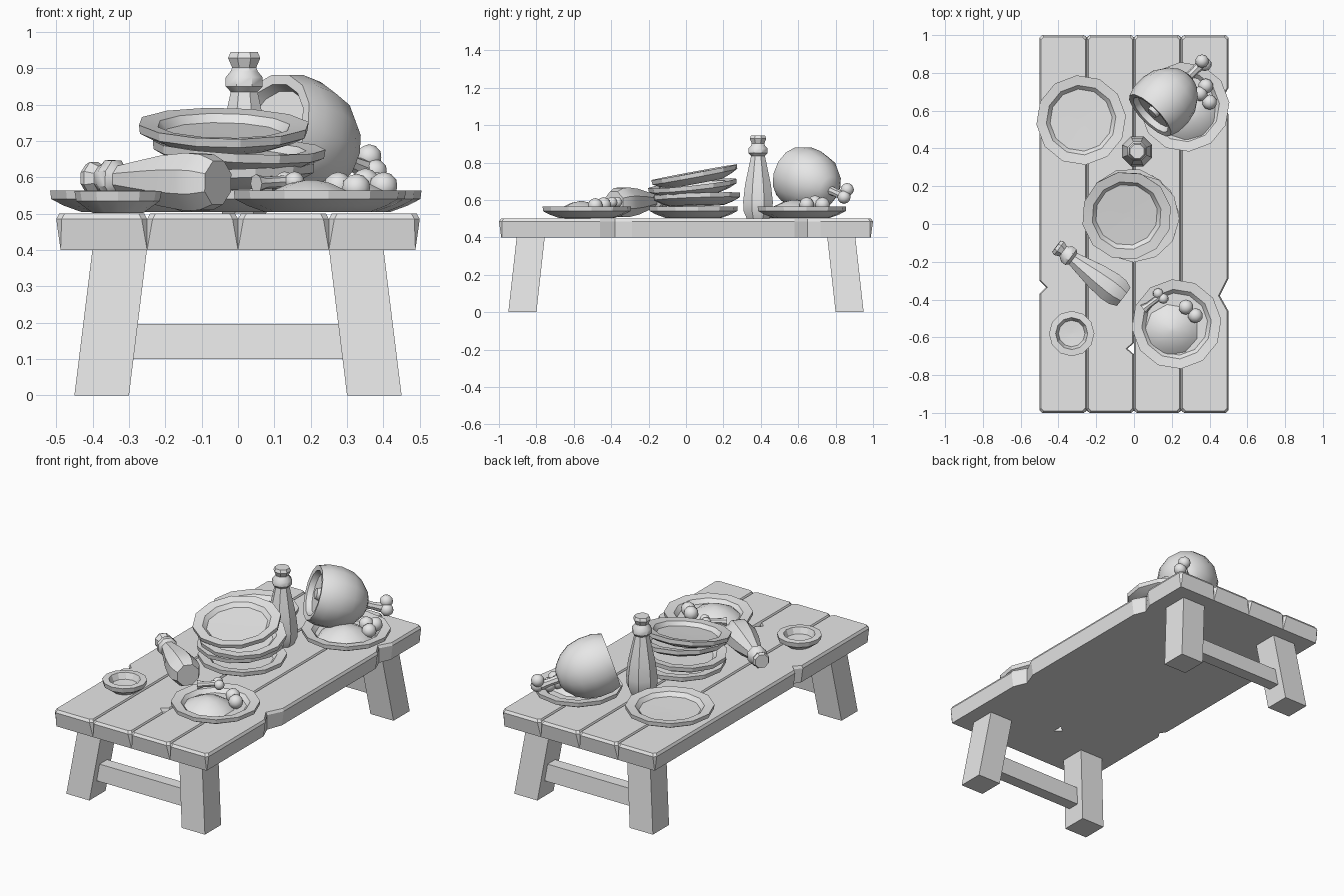
import bpy, bmesh, random
from math import radians, pi, sin, cos
from mathutils import Vector, Matrix

random.seed(3)
cube = bpy.data.objects.get("Cube")
if cube:
    bpy.data.objects.remove(cube, do_unlink=True)

grey = bpy.data.materials.new("plain grey")
grey.use_nodes = True
GREY = (0.8, 0.8, 0.8, 1)
grey.diffuse_color = GREY
grey.node_tree.nodes["Principled BSDF"].inputs["Base Color"].default_value = GREY


def finish(name, bm, smooth=None):
    """Turn a bmesh into a named object; smooth is the sharp-edge angle."""
    bmesh.ops.recalc_face_normals(bm, faces=bm.faces)
    me = bpy.data.meshes.new(name)
    bm.to_mesh(me)
    bm.free()
    me.materials.append(grey)
    if smooth:
        me.shade_smooth()
        me.set_sharp_from_angle(angle=radians(smooth))
    ob = bpy.data.objects.new(name, me)
    bpy.context.collection.objects.link(ob)
    return ob


def loft(name, rings, smooth=None, caps=True):
    """Skin a stack of equal-length point rings."""
    bm = bmesh.new()
    loops = [[bm.verts.new(p) for p in ring] for ring in rings]
    n = len(loops[0])
    for a, b in zip(loops, loops[1:]):
        for i in range(n):
            j = (i + 1) % n
            bm.faces.new((a[i], a[j], b[j], b[i]))
    if caps:
        bm.faces.new(loops[0])
        bm.faces.new(loops[-1])
    return finish(name, bm, smooth)


def lathe(name, profile, sides, loc, smooth=None, axis=(0, 0, 1), scale=(1, 1, 1), turn=0):
    """Spin (radius, height) points about an axis that starts at loc."""
    rings = [[(r * cos(2 * pi * i / sides + turn), r * sin(2 * pi * i / sides + turn), h)
              for i in range(sides)] for r, h in profile]
    ob = loft(name, rings, smooth)
    ob.matrix_world = (Matrix.Translation(loc)
                       @ Vector(axis).to_track_quat('Z', 'Y').to_matrix().to_4x4()
                       @ Matrix.Diagonal((*scale, 1)))
    return ob


def ball(name, loc, r):
    bm = bmesh.new()
    bmesh.ops.create_icosphere(bm, subdivisions=2, radius=r)
    ob = finish(name, bm, 40)
    ob.location = loc
    return ob


# Table planks: chamfered top edges, V-shaped corners, chipped edges
def plank(name, cx, right=(), left=()):
    w, l, c = 0.125, 1.0, 0.015
    end = l - 0.012
    chipped = [(w, y, d) for y, d in right], [(-w, y, d) for y, d in left]
    low, mid, top = [], [], []

    def add(x, y, mx, my):
        sx, sy = (1 if mx > 0 else -1), (1 if my > 0 else -1)
        bx = x
        if abs(cx + x) > 0.49:
            bx = x - sx * 0.012
        low.append((cx + bx, y, 0.4))
        mid.append((cx + mx, my, 0.485))
        ty = my - sy * 0.01 if abs(my) > 0.9 else my
        top.append((cx + mx - sx * 0.008, ty, 0.5))

    add(w, -end, w - c, -l)
    add(w, -end + 0.003, w, -l + c)
    for x, y, d in chipped[0]:
        add(x - d, y, x - d, y)
    add(w, end - 0.003, w, l - c)
    add(w, end, w - c, l)
    add(-w, end, -w + c, l)
    add(-w, end - 0.003, -w, l - c)
    for x, y, d in chipped[1]:
        add(x + d, y, x + d, y)
    add(-w, -end + 0.003, -w, -l + c)
    add(-w, -end, -w + c, -l)
    loft(name, [low, mid, top])


plank("plank_1", -0.375, left=[(-0.30, 0), (-0.335, 0.035), (-0.37, 0)])
plank("plank_2", -0.125, right=[(-0.69, 0), (-0.66, 0.035), (-0.63, 0)])
plank("plank_3", 0.125)
plank("plank_4", 0.375, right=[(-0.46, 0), (-0.38, 0.045), (-0.29, 0),
                               (0.58, 0), (0.65, 0.04), (0.72, 0)])

# Splayed legs and the rails between them
for sy, end in ((-1, "front"), (1, "back")):
    for sx, side in ((-1, "right"), (1, "left")):
        rings = []
        for z, x, y in ((0, 0.375, 0.875), (0.405, 0.325, 0.83)):
            rings.append([(sx * (x + a * 0.075), sy * (y + b * 0.075), z)
                          for a, b in ((-1, -1), (1, -1), (1, 1), (-1, 1))])
        loft(f"{end}_{side}_leg", rings)
    rings = [[(x, sy * (y + b * 0.035), z) for y, z, b in
              ((0.865, 0.1, -1), (0.865, 0.1, 1), (0.855, 0.197, 1), (0.855, 0.197, -1))]
             for x in (-0.31, 0.31)]
    loft(f"{end}_rail", rings)

# Plates
PLATE = [(0.15, 0.004), (0.2, 0.022), (0.235, 0.04), (0.238, 0.064), (0.185, 0.058),
         (0.165, 0.036), (0.02, 0.034)]


def plate(name, loc, tilt=(0, 0), turn=0.1):
    ob = lathe(name, PLATE, 12, (0, 0, 0), 25, turn=turn)
    ob.rotation_euler = (radians(tilt[0]), radians(tilt[1]), 0)
    ob.location = loc


plate("empty_plate", (-0.28, 0.55, 0.5))
plate("front_dinner_plate", (0.225, -0.53, 0.5))
plate("back_dinner_plate", (0.268, 0.62, 0.5))
plate("stack_plate_1", (0, 0.04, 0.5))
plate("stack_plate_2", (-0.02, 0.06, 0.566), (2, -2), 0.3)
plate("stack_plate_3", (0.0, 0.04, 0.625), (6, 3), 0.5)
plate("stack_plate_4", (-0.04, 0.055, 0.685), (10.5, 1), 0.2)

# Small bowl
lathe("small_bowl", [(0.07, 0.002), (0.115, 0.035), (0.12, 0.062), (0.085, 0.064),
                     (0.07, 0.03), (0.01, 0.026)], 12, (-0.33, -0.58, 0.5), 25)

# Bottles, one standing and one lying
BOTTLE = [(0.065, 0), (0.083, 0.04), (0.086, 0.09), (0.075, 0.18), (0.055, 0.27),
          (0.04, 0.335), (0.055, 0.35), (0.055, 0.375), (0.04, 0.392), (0.036, 0.402),
          (0.048, 0.428), (0.04, 0.445)]
lathe("standing_bottle", BOTTLE, 8, (0.017, 0.385, 0.5), 40, turn=pi / 8)
lathe("lying_bottle", BOTTLE, 8, (-0.055, -0.385, 0.585), 40, axis=(-0.8, 0.6, 0.03), turn=pi / 8)

# Ham joint with a recessed cut face and a bone
ham_start, ham_axis = Vector((0.085, 0.575, 0.74)), Vector((0.67, 0.67, -0.3)).normalized()
lathe("ham", [(0.03, 0.015), (0.035, 0.035), (0.115, 0.035), (0.125, 0.004), (0.152, 0),
              (0.168, 0.05), (0.17, 0.12), (0.155, 0.19), (0.12, 0.245), (0.075, 0.285),
              (0.04, 0.3)], 14, ham_start, 40, axis=ham_axis)
lathe("ham_bone", [(0.026, 0), (0.022, 0.06), (0.028, 0.12)], 8,
      ham_start + ham_axis * 0.28, 40, axis=ham_axis)
ball("ham_bone_knob_1", (0.36, 0.862, 0.655), 0.036)
ball("ham_bone_knob_2", (0.375, 0.845, 0.615), 0.036)

# Food heaps and round vegetables
HEAP = [(0.155, 0), (0.12, 0.03), (0.06, 0.058), (0.012, 0.068)]
lathe("back_food_heap", HEAP, 9, (0.29, 0.58, 0.532), 40)
lathe("front_food_heap", HEAP, 9, (0.2, -0.56, 0.532), 40, scale=(0.95, 0.9, 0.9))
for i, (x, y, z) in enumerate([(0.35, 0.69, 0.585), (0.40, 0.645, 0.575), (0.38, 0.73, 0.575),
                               (0.275, -0.44, 0.575), (0.325, -0.485, 0.57)]):
    ball(f"round_vegetable_{i + 1}", (x, y, z), 0.04)

# Small gnawed bone on the front plate
lathe("small_bone", [(0.026, 0), (0.017, 0.03), (0.017, 0.09), (0.02, 0.11)], 8,
      (0.05, -0.45, 0.583), 40, axis=(0.8, 0.6, 0.05))
ball("small_bone_knob_1", (0.128, -0.368, 0.588), 0.028)
ball("small_bone_knob_2", (0.155, -0.395, 0.588), 0.028)
